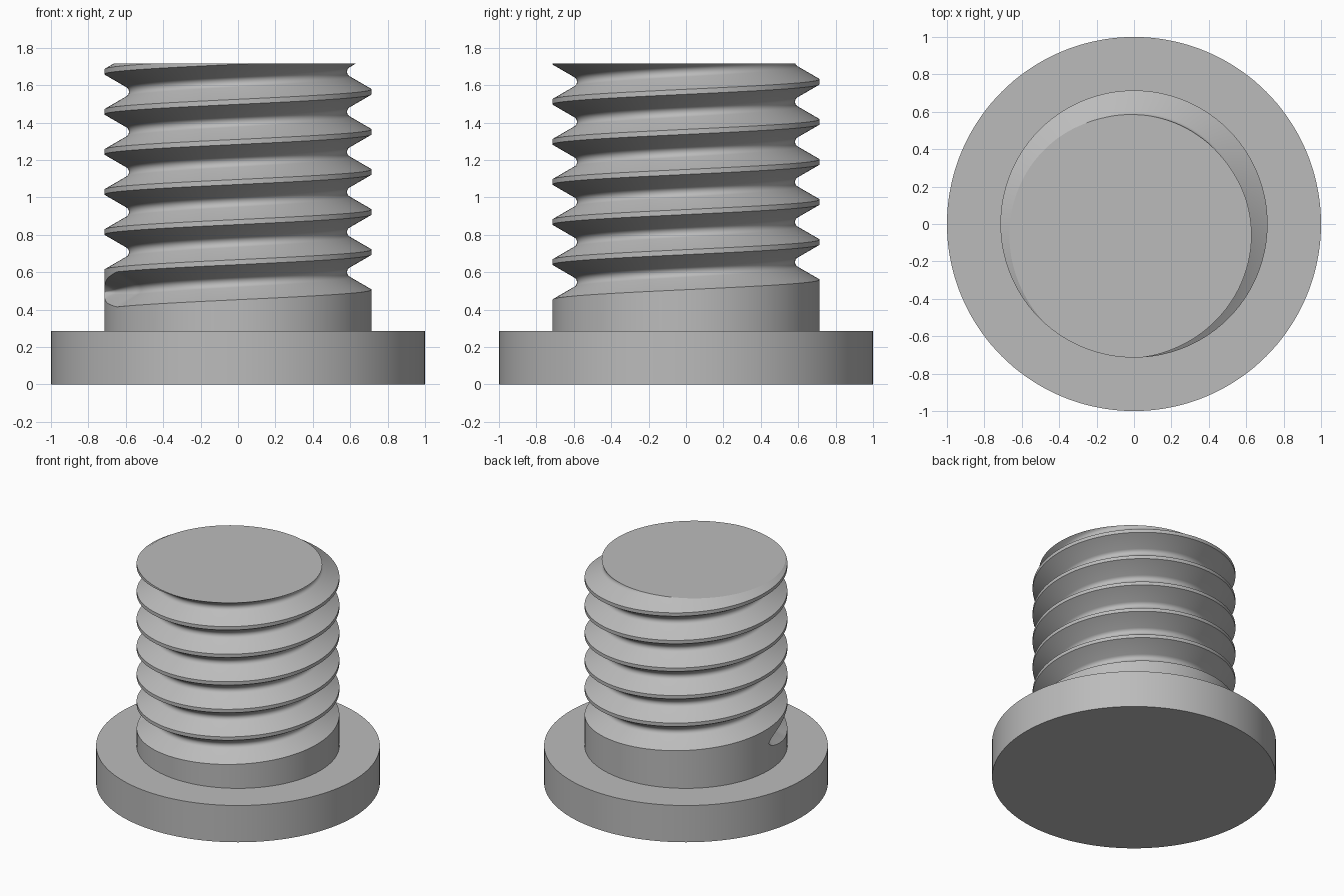
import bpy, bmesh
from math import pi, sin, cos, radians, sqrt

cube = bpy.data.objects.get("Cube")
if cube:
    bpy.data.objects.remove(cube, do_unlink=True)

UNIT = 1 / 7
HEAD_H = 2 * UNIT
TOP = 12 * UNIT
R = 5 * UNIT
PITCH = 1.5 * UNIT
SEGS = 144
TURNS = 7

steel = bpy.data.materials.new("grey_steel")
steel.use_nodes = True
GREY = (0.5, 0.5, 0.5, 1)
steel.diffuse_color = GREY
steel.node_tree.nodes["Principled BSDF"].inputs["Base Color"].default_value = GREY


def finish(bm, name):
    bmesh.ops.recalc_face_normals(bm, faces=bm.faces)
    mesh = bpy.data.meshes.new(name)
    bm.to_mesh(mesh)
    bm.free()
    mesh.materials.append(steel)
    obj = bpy.data.objects.new(name, mesh)
    bpy.context.collection.objects.link(obj)
    bpy.ops.object.select_all(action='DESELECT')
    obj.select_set(True)
    bpy.context.view_layer.objects.active = obj
    bpy.ops.object.shade_smooth_by_angle(angle=radians(30))
    return obj


# Flat round head
bm = bmesh.new()
bmesh.ops.create_cone(bm, cap_ends=True, segments=SEGS, radius1=1, radius2=1, depth=HEAD_H)
bmesh.ops.translate(bm, verts=bm.verts, vec=(0, 0, HEAD_H / 2))
finish(bm, "head")

# Groove profile (height offset, depth): 60 degree V with a rounded root
half = PITCH * 7 / 16
root = PITCH * 0.1443
centre = half * sqrt(3) - 2 * root
arc = [radians(a) for a in range(-60, 61, 20)]
groove = [(-half, 0)] + [(root * sin(a), centre + root * cos(a)) for a in arc] + [(half, 0)]
M = len(groove)

# Threaded shank: one column of points per angle, climbing one pitch per turn
bm = bmesh.new()
columns = []
for i in range(SEGS):
    turn = i / SEGS
    theta = pi + turn * 2 * pi
    start = 0.493 + PITCH * turn

    def point(r, z):
        return bm.verts.new((r * cos(theta), r * sin(theta), z))

    col = [point(R, HEAD_H - 0.02)]
    for k in range(TURNS):
        # The lowest groove runs out to nothing where it begins
        ramp = max(0.05, min(1, sqrt(turn * 360 / 25))) if k == 0 else 1
        for dz, depth in groove:
            cut = 0 if (i == 0 and k == 0) else depth * ramp
            col.append(point(R - cut, start + k * PITCH + dz * ramp))
    columns.append(col)

for a, b in zip(columns, columns[1:]):
    for j in range(len(a) - 1):
        bm.faces.new((a[j], b[j], b[j + 1], a[j + 1]))

# Close the turn: each groove meets the next one up
last, first = columns[-1], columns[0]
bm.faces.new([last[0]] + first[:M + 2] + [last[1]])
for j in range(1, len(last) - M - 1):
    bm.faces.new((last[j], first[j + M], first[j + M + 1], last[j + 1]))

# Slice the end flat and cap it
bmesh.ops.bisect_plane(bm, geom=bm.verts[:] + bm.edges[:] + bm.faces[:],
                       plane_co=(0, 0, TOP), plane_no=(0, 0, 1), clear_outer=True)
rim = [e for e in bm.edges if e.is_boundary]
bmesh.ops.holes_fill(bm, edges=rim, sides=0)
finish(bm, "threaded_shank")
